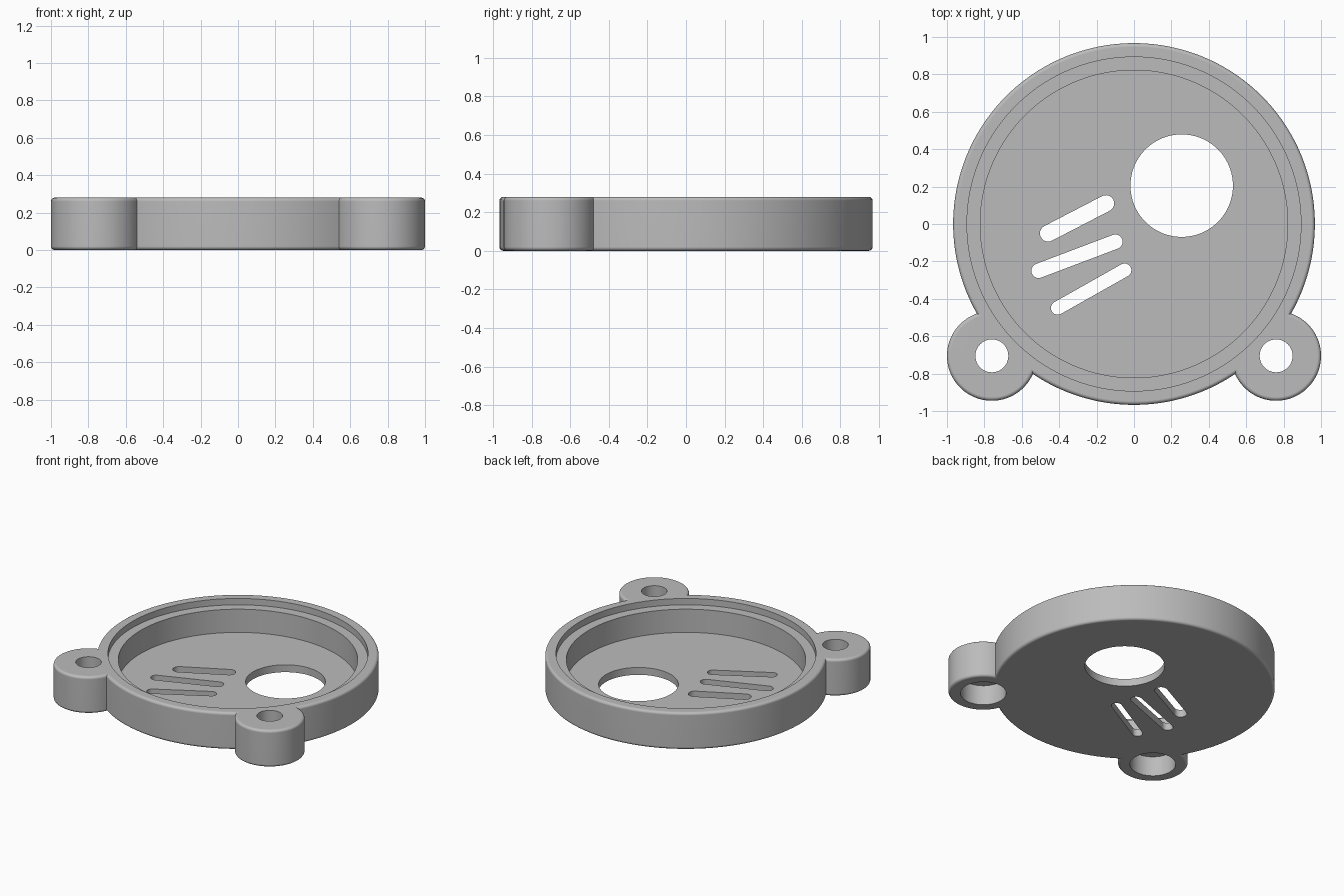
import bpy
import bmesh
from math import pi, cos, sin, acos, atan2, hypot, radians

cube = bpy.data.objects.get("Cube")
if cube:
    bpy.data.objects.remove(cube, do_unlink=True)

HEIGHT = 0.28
DISC_R = 0.967
EAR_X, EAR_Y, EAR_R = 0.76, -0.705, 0.24
FILLET = 0.02

grey = bpy.data.materials.new("plain grey")
grey.use_nodes = True
grey.diffuse_color = (0.5, 0.5, 0.5, 1)
grey.node_tree.nodes["Principled BSDF"].inputs["Base Color"].default_value = (0.5, 0.5, 0.5, 1)


def arc(cx, cy, r, a0, a1, n):
    """Points along an arc, leaving out the last one."""
    return [(cx + r * cos(a0 + (a1 - a0) * i / n), cy + r * sin(a0 + (a1 - a0) * i / n))
            for i in range(n)]


def body_outline(inset):
    """Disc joined with two round ears, shrunk by the inset."""
    R, r, d = DISC_R - inset, EAR_R - inset, hypot(EAR_X, EAR_Y)
    alpha = acos((R * R + d * d - r * r) / (2 * R * d))
    beta = acos((r * r + d * d - R * R) / (2 * r * d))
    right = atan2(EAR_Y, EAR_X)
    left = pi - right
    pts = arc(0, 0, R, right + alpha, left - alpha, 128)
    pts += arc(-EAR_X, EAR_Y, r, left + pi + beta, left + 3 * pi - beta, 48)
    pts += arc(0, 0, R, left + alpha, right + 2 * pi - alpha, 40)
    pts += arc(EAR_X, EAR_Y, r, right + pi + beta, right + 3 * pi - beta, 48)
    return pts


def loft(name, layers):
    """Closed solid through a stack of (outline, z) layers."""
    bm = bmesh.new()
    rings = [[bm.verts.new((x, y, z)) for x, y in pts] for pts, z in layers]
    n = len(rings[0])
    for low, high in zip(rings, rings[1:]):
        for i in range(n):
            j = (i + 1) % n
            bm.faces.new((low[i], low[j], high[j], high[i]))
    bm.faces.new(rings[0][::-1])
    bm.faces.new(rings[-1])
    mesh = bpy.data.meshes.new(name)
    bm.to_mesh(mesh)
    bm.free()
    ob = bpy.data.objects.new(name, mesh)
    bpy.context.collection.objects.link(ob)
    mesh.materials.append(grey)
    return ob


def cut(pts, z0, z1):
    """Subtract a straight prism from the housing."""
    cutter = loft("cutter", [(pts, z0), (pts, z1)])
    cutter.hide_render = True
    mod = housing.modifiers.new("cut", 'BOOLEAN')
    mod.operation = 'DIFFERENCE'
    mod.solver = 'EXACT'
    mod.object = cutter
    bpy.ops.object.modifier_apply(modifier=mod.name)
    bpy.data.objects.remove(cutter, do_unlink=True)


def circle(x, y, r, n):
    return arc(x, y, r, 0, 2 * pi, n)


def slot(x0, y0, x1, y1, r):
    a = atan2(y1 - y0, x1 - x0)
    ends = [(x1, y1, a - pi / 2), (x0, y0, a + pi / 2)]
    return [p for x, y, s in ends for p in arc(x, y, r, s, s + pi, 12)
            + [(x + r * cos(s + pi), y + r * sin(s + pi))]]


# Housing body with rounded top and bottom edges
steps = [i * pi / 8 for i in range(5)]
layers = [(body_outline(FILLET * (1 - sin(t))), FILLET * (1 - cos(t))) for t in steps]
layers += [(pts, HEIGHT - z) for pts, z in reversed(layers)]
housing = loft("housing", layers)
bpy.context.view_layer.objects.active = housing
housing.select_set(True)

# Shallow lid seat, then the deep pocket
cut(circle(0, 0, 0.893, 160), 0.232, 0.5)
cut(circle(0, 0, 0.822, 160), 0.056, 0.5)

# Screw holes with wide recesses underneath
for side in (-1, 1):
    cut(circle(side * EAR_X, EAR_Y, 0.088, 48), -0.1, 0.5)
    cut(circle(side * EAR_X, EAR_Y, 0.157, 48), -0.1, 0.15)

# Round window and three slanted slots in the floor
cut(circle(0.255, 0.205, 0.274, 96), -0.1, 0.15)
for ends in ((-0.459, -0.05, -0.15, 0.11, 0.044),
             (-0.51, -0.25, -0.10, -0.095, 0.039),
             (-0.408, -0.449, -0.05, -0.247, 0.036)):
    cut(slot(*ends), -0.1, 0.15)

# Smooth walls, crisp edges, flat faces kept flat
bpy.ops.object.shade_smooth_by_angle(angle=radians(30))
weighted = housing.modifiers.new("flat faces", 'WEIGHTED_NORMAL')
weighted.keep_sharp = True
